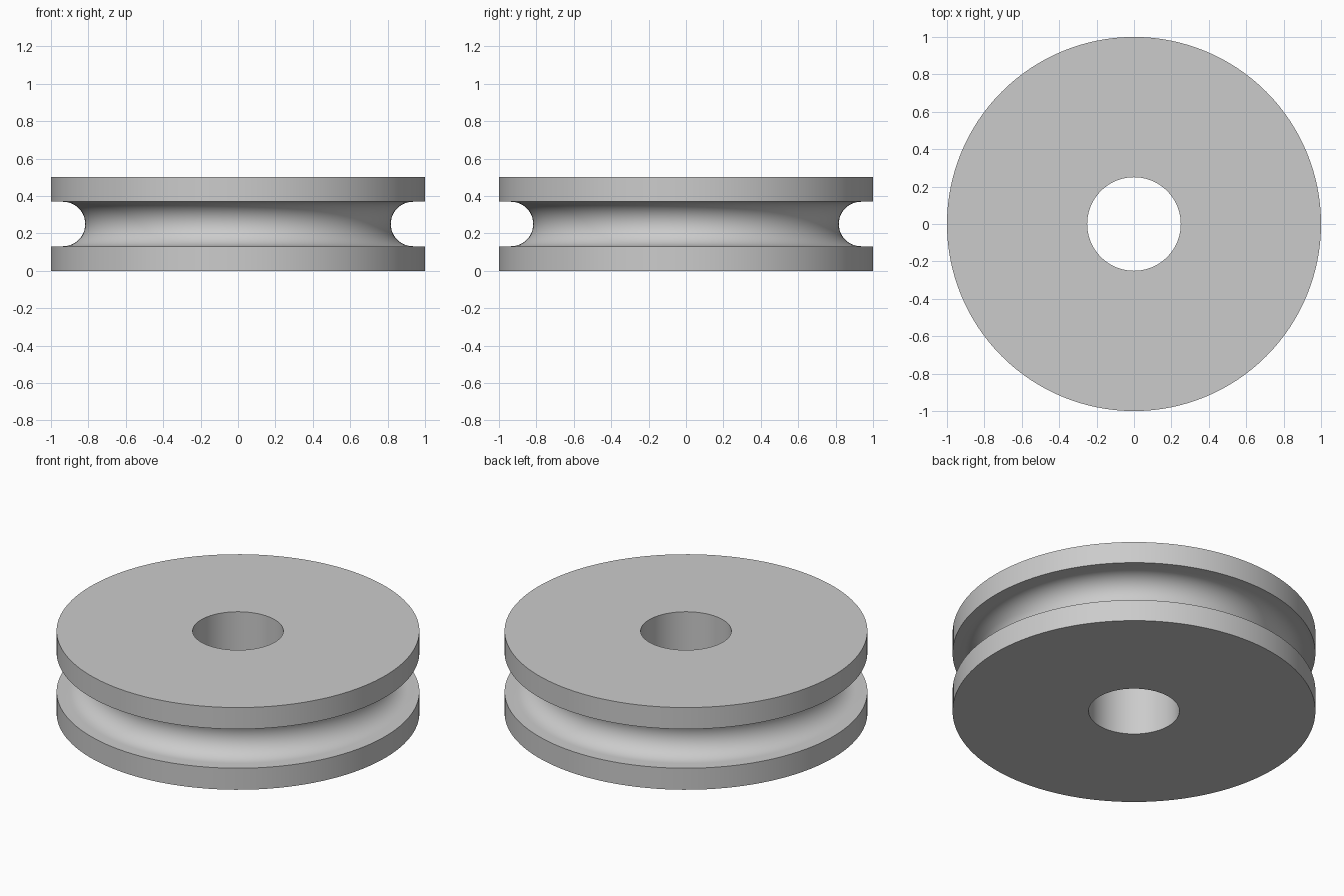
import bpy, bmesh, math

if "Cube" in bpy.data.objects:
    bpy.data.objects.remove(bpy.data.objects["Cube"])

OUTER, BORE, HEIGHT = 1.0, 0.25, 0.5          # wheel sizes
GROOVE_R, GROOVE_X = 0.119, 0.936             # rope groove radius and its centre
SEGMENTS, ARC = 128, 24
MID = HEIGHT / 2

# Cross-section: lower rim, round groove, upper rim, bore
profile = [(BORE, 0), (OUTER, 0), (OUTER, MID - GROOVE_R)]
for i in range(ARC + 1):
    a = -math.pi / 2 - math.pi * i / ARC
    profile.append((GROOVE_X + GROOVE_R * math.cos(a), MID + GROOVE_R * math.sin(a)))
profile += [(OUTER, MID + GROOVE_R), (OUTER, HEIGHT), (BORE, HEIGHT)]

# Revolve the closed section around z
bm = bmesh.new()
rings = []
for s in range(SEGMENTS):
    t = 2 * math.pi * s / SEGMENTS
    rings.append([bm.verts.new((r * math.cos(t), r * math.sin(t), z)) for r, z in profile])
n = len(profile)
for s in range(SEGMENTS):
    a, b = rings[s], rings[(s + 1) % SEGMENTS]
    for i in range(n):
        j = (i + 1) % n
        bm.faces.new((a[i], b[i], b[j], a[j]))
bmesh.ops.recalc_face_normals(bm, faces=bm.faces)

mesh = bpy.data.meshes.new("pulley_wheel")
bm.to_mesh(mesh)
bm.free()
wheel = bpy.data.objects.new("pulley_wheel", mesh)
bpy.context.collection.objects.link(wheel)

# Plain grey finish
grey = bpy.data.materials.new("grey")
grey.diffuse_color = (0.6, 0.6, 0.6, 1)
grey.use_nodes = True
grey.node_tree.nodes["Principled BSDF"].inputs["Base Color"].default_value = grey.diffuse_color
mesh.materials.append(grey)

# Smooth curved walls, crisp rim edges
bpy.context.view_layer.objects.active = wheel
wheel.select_set(True)
bpy.ops.object.shade_smooth_by_angle(angle=math.radians(30))
